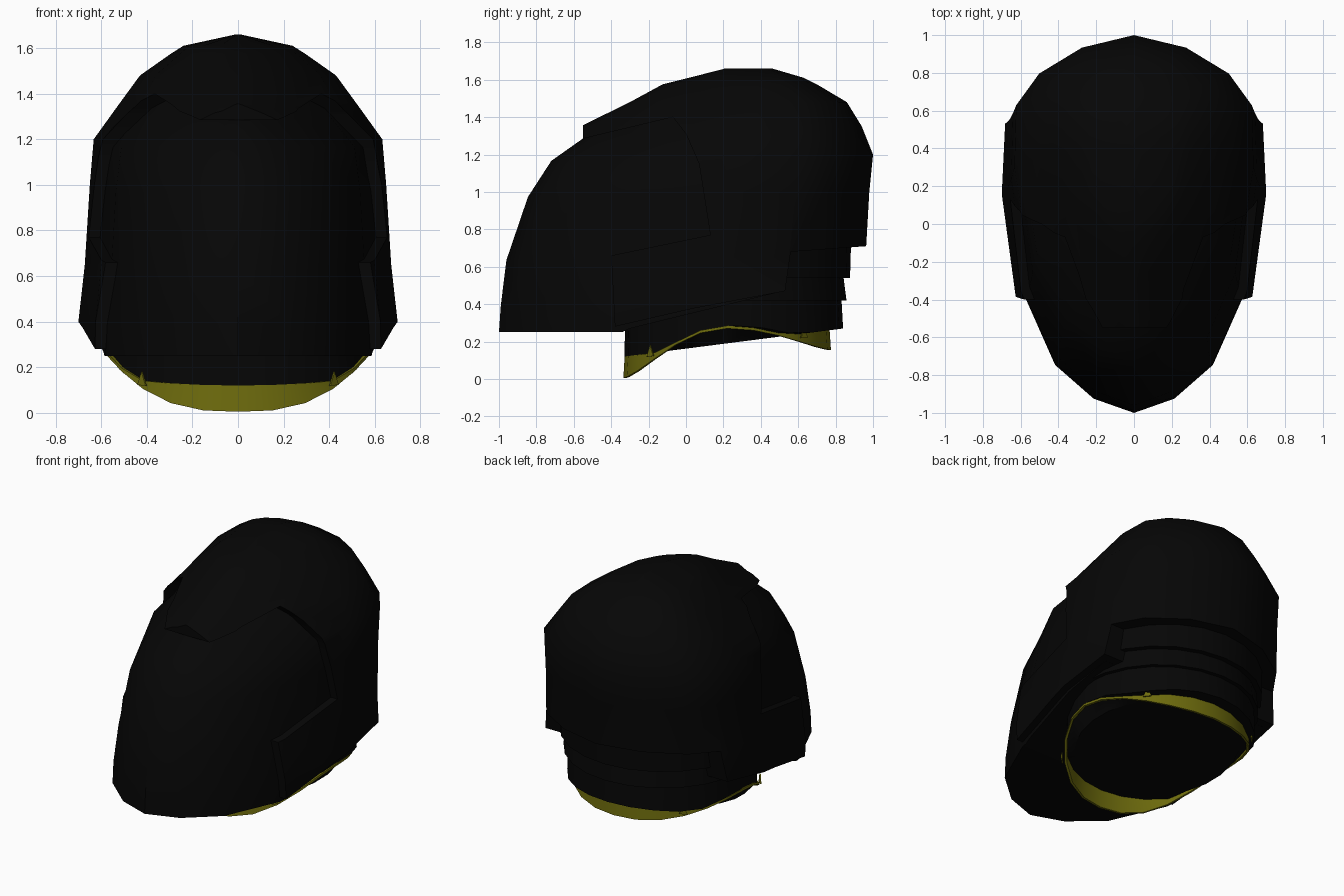
import bpy, bmesh, math

cube = bpy.data.objects.get("Cube")
if cube:
    bpy.data.objects.remove(cube, do_unlink=True)


def material(name, rgb):
    m = bpy.data.materials.new(name)
    m.use_nodes = True
    m.diffuse_color = (*rgb, 1)
    m.node_tree.nodes["Principled BSDF"].inputs["Base Color"].default_value = (*rgb, 1)
    return m


BLACK = material("matte black", (0.0018, 0.0018, 0.0018))
OLIVE = material("olive yellow", (0.155, 0.148, 0.004))


def loft(name, rings, mat, closed=False):
    """Skin a stack of rings; cap the ends, or join last ring to first."""
    bm = bmesh.new()
    loops = [[bm.verts.new(p) for p in r] for r in rings]
    n = len(loops[0])
    pairs = list(zip(loops, loops[1:]))
    if closed:
        pairs.append((loops[-1], loops[0]))
    else:
        bm.faces.new(loops[0])
        bm.faces.new(loops[-1])
    for a, b in pairs:
        for i in range(n):
            j = (i + 1) % n
            bm.faces.new((a[i], a[j], b[j], b[i]))
    bmesh.ops.recalc_face_normals(bm, faces=bm.faces[:])
    me = bpy.data.meshes.new(name)
    bm.to_mesh(me)
    bm.free()
    me.materials.append(mat)
    ob = bpy.data.objects.new(name, me)
    bpy.context.collection.objects.link(ob)
    return ob


def select(ob):
    bpy.ops.object.select_all(action='DESELECT')
    bpy.context.view_layer.objects.active = ob
    ob.select_set(True)


def trim(ob, profile):
    """Keep only what lies inside a side profile (y, z)."""
    cutter = loft("cutter", [[(x, y, z) for y, z in profile] for x in (-1.2, 1.2)], BLACK)
    cutter.hide_render = True
    select(ob)
    mod = ob.modifiers.new("trim", 'BOOLEAN')
    mod.operation, mod.solver, mod.object = 'INTERSECT', 'EXACT', cutter
    bpy.ops.object.modifier_apply(modifier=mod.name)
    bpy.data.objects.remove(cutter, do_unlink=True)


# Half plan of the head: (half width, position from front -1 to back 1)
PLAN = [(0, 1), (.305, .925), (.555, .77), (.69, .58), (.70, .21),
        (.625, -.34), (.45, -.73), (.23, -.92), (0, -1)]
PLAN += [(-x, s) for x, s in PLAN[-2:0:-1]]
# Head sections: height, front y, back y, half width, front pinch
ROWS = [(.25, -1.05, .93, .70, 0), (.40, -1.04, .94, .70, 0), (.65, -1.01, .96, .672, 0),
        (1.0, -.895, .98, .65, 0), (1.20, -.77, 1.0, .633, .15), (1.35, -.565, .94, .525, .6),
        (1.48, -.30, .86, .43, .5), (1.575, -.125, .70, .295, .3), (1.61, .015, .63, .24, 0),
        (1.66, .21, .46, .01, 0)]


def head(name, inset):
    rings = []
    for z, yf, yb, w, pinch in ROWS:
        yf, yb, w = yf + inset, yb - inset, max(w - inset, .005)
        z -= inset * (z - .25) / 1.41
        rings.append([(x / .7 * w * (1 - pinch * min(s, 0) ** 2),
                       yf + (yb - yf) * (s + 1) / 2, z) for x, s in PLAN])
    return loft(name, rings, BLACK)


# Outer shell with brow, cheek panels and raised back edge
shell = head("outer_shell", 0)
trim(shell, [(-.55, 1.285), (-.07, 1.40), (0, 1.31), (.07, 1.15), (.13, .77),
             (-.40, .66), (-.38, .28), (.03, .375), (.53, .47), (.56, .68),
             (1.1, .72), (1.1, 1.8), (-.56, 1.8)])

# Inset face visor
visor = head("face_visor", .05)
trim(visor, [(-1.2, .20), (-.45, .20), (-.3, .27), (.48, .46), (.56, .72),
             (1.1, .74), (1.1, 1.8), (-1.2, 1.8)])

# Ring angles, 0 = front
ANG = [math.radians(15 * i) for i in range(24)]


def oval(rx, ry, cy, z):
    """Horizontal ring; z is a height or a rule (angle, y) -> height."""
    pts = []
    for a in ANG:
        y = cy - ry * math.cos(a)
        pts.append((rx * math.sin(a), y, z(a, y) if callable(z) else z))
    return pts


def slant(a, y):
    return .12 + (y + .33) * .128


def collar_low(a, y):
    """Saddle: dips at the front and less at the back."""
    s = abs(math.sin(a)) ** 2.8
    return .155 + .115 * s if math.cos(a) < 0 else .005 + .265 * s


def collar_top(a, y):
    return max(slant(a, y), collar_low(a, y) + .015)


# Neck: slanted floor, rim, and two overlapping bands behind
neck = loft("neck_base", [oval(.52, .50, .22, slant), oval(.575, .54, .22, collar_top),
                          oval(.585, .585, .255, collar_top),
                          oval(.585, .575, .255, .45)], BLACK)
band_low = loft("neck_band_lower", [oval(.61, .603, .255, .42),
                                    oval(.60, .585, .255, .56)], BLACK)
band_top = loft("neck_band_upper", [oval(.635, .622, .255, .54),
                                    oval(.635, .628, .255, .75)], BLACK)

# Olive collar skirt
collar = loft("neck_collar", [oval(.59, .548, .22, collar_top), oval(.59, .555, .22, collar_low),
                              oval(.575, .54, .22, collar_low),
                              oval(.573, .533, .22, collar_top)], OLIVE, closed=True)

# Small pointed tabs on the collar
for side, sx in (("left", 1), ("right", -1)):
    for end, a in (("front", 45), ("back", 135)):
        tri = []
        for da, lift in ((-2.5, -.02), (2.5, -.02), (0, .04)):
            t = math.radians(a + da)
            y = .22 - .55 * math.cos(t)
            tri.append((math.sin(t), math.cos(t), collar_top(t, y) + lift))
        loft(f"collar_tab_{end}_{side}",
             [[(sx * r * s, .22 - (r - .015) * c, z) for s, c, z in tri]
              for r in (.592, .600)], OLIVE)

for ob in (shell, visor, neck, band_low, band_top, collar):
    select(ob)
    bpy.ops.object.shade_smooth_by_angle(angle=math.radians(38))
